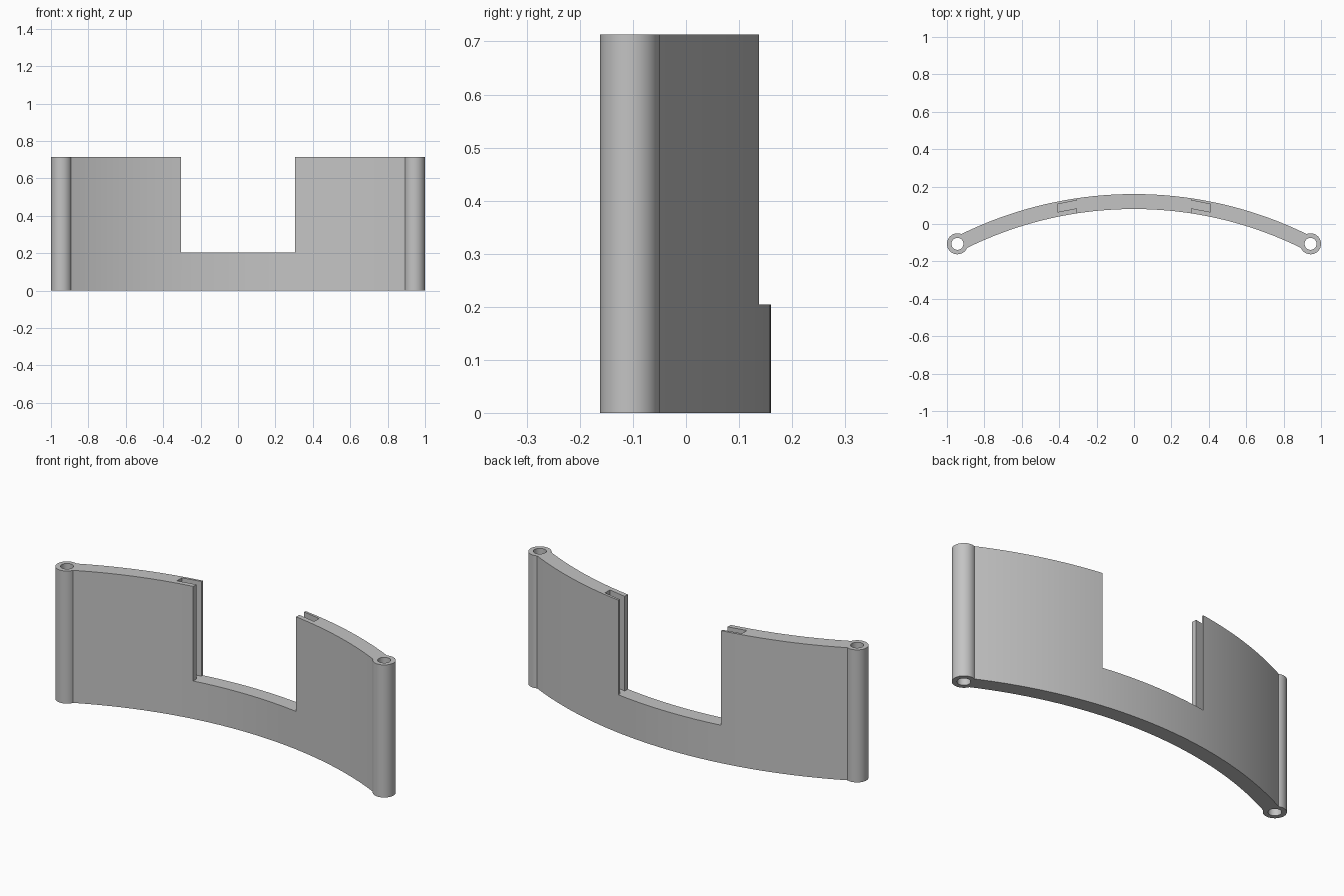
import bpy, bmesh
from math import sin, cos, asin, pi, radians

if "Cube" in bpy.data.objects:
    bpy.data.objects.remove(bpy.data.objects["Cube"], do_unlink=True)

HEIGHT, SILL = 0.713, 0.204           # full height, bottom of the notch
ARC_Y, R_OUT, R_IN = -1.94, 2.1, 2.02  # curved plate
PIN_X, PIN_Y, PIN_R, HOLE_R = 0.944, -0.106, 0.056, 0.032
NOTCH_X, SLOT_X = 0.306, 0.408

grey = bpy.data.materials.new("plain grey")
grey.use_nodes = True
grey.diffuse_color = (0.55, 0.55, 0.55, 1)
grey.node_tree.nodes["Principled BSDF"].inputs["Base Color"].default_value = (0.55, 0.55, 0.55, 1)


def prism(name, outline, z0, z1):
    """Extrude a flat outline from z0 to z1."""
    bm = bmesh.new()
    face = bm.faces.new([bm.verts.new((x, y, z0)) for x, y in outline])
    new = bmesh.ops.extrude_face_region(bm, geom=[face])["geom"]
    top = [v for v in new if isinstance(v, bmesh.types.BMVert)]
    bmesh.ops.translate(bm, verts=top, vec=(0, 0, z1 - z0))
    bmesh.ops.recalc_face_normals(bm, faces=bm.faces)
    mesh = bpy.data.meshes.new(name)
    bm.to_mesh(mesh)
    bm.free()
    mesh.materials.append(grey)
    obj = bpy.data.objects.new(name, mesh)
    bpy.context.collection.objects.link(obj)
    return obj


def circle(cx, cy, r, n=48):
    return [(cx + r * cos(2 * pi * i / n), cy + r * sin(2 * pi * i / n)) for i in range(n)]


def arc(r, n=64):
    end = asin(PIN_X / (R_IN + R_OUT) * 2)
    angles = [end * (2 * i / n - 1) for i in range(n + 1)]
    return [(r * sin(a), ARC_Y + r * cos(a)) for a in angles]


def combine(target, tool, operation):
    """Apply a boolean and remove the tool."""
    tool.hide_render = True
    mod = target.modifiers.new("cut", 'BOOLEAN')
    mod.operation, mod.object, mod.solver = operation, tool, 'EXACT'
    bpy.context.view_layer.objects.active = target
    bpy.ops.object.modifier_apply(modifier=mod.name)
    bpy.data.objects.remove(tool, do_unlink=True)


# Curved plate
plate = prism("curved_plate", arc(R_OUT) + arc(R_IN)[::-1], 0, HEIGHT)

# Central notch with a sloping slot in each side
right_half = [(NOTCH_X, -0.3), (NOTCH_X, 0.084), (SLOT_X, 0.064),
              (SLOT_X, 0.106), (NOTCH_X, 0.126), (NOTCH_X, 0.4)]
left_half = [(-x, y) for x, y in reversed(right_half)]
combine(plate, prism("notch_cutter", right_half + left_half, SILL, HEIGHT + 0.1), 'DIFFERENCE')

# Hinge barrels with through holes
for side in (-1, 1):
    x = side * PIN_X
    combine(plate, prism("hinge_barrel", circle(x, PIN_Y, PIN_R), 0, HEIGHT), 'UNION')
    combine(plate, prism("pin_hole_cutter", circle(x, PIN_Y, HOLE_R), -0.1, HEIGHT + 0.1), 'DIFFERENCE')

# Smooth the curves, keep the edges crisp
bpy.ops.object.select_all(action='DESELECT')
plate.select_set(True)
bpy.context.view_layer.objects.active = plate
bpy.ops.object.shade_smooth_by_angle(angle=radians(25))
